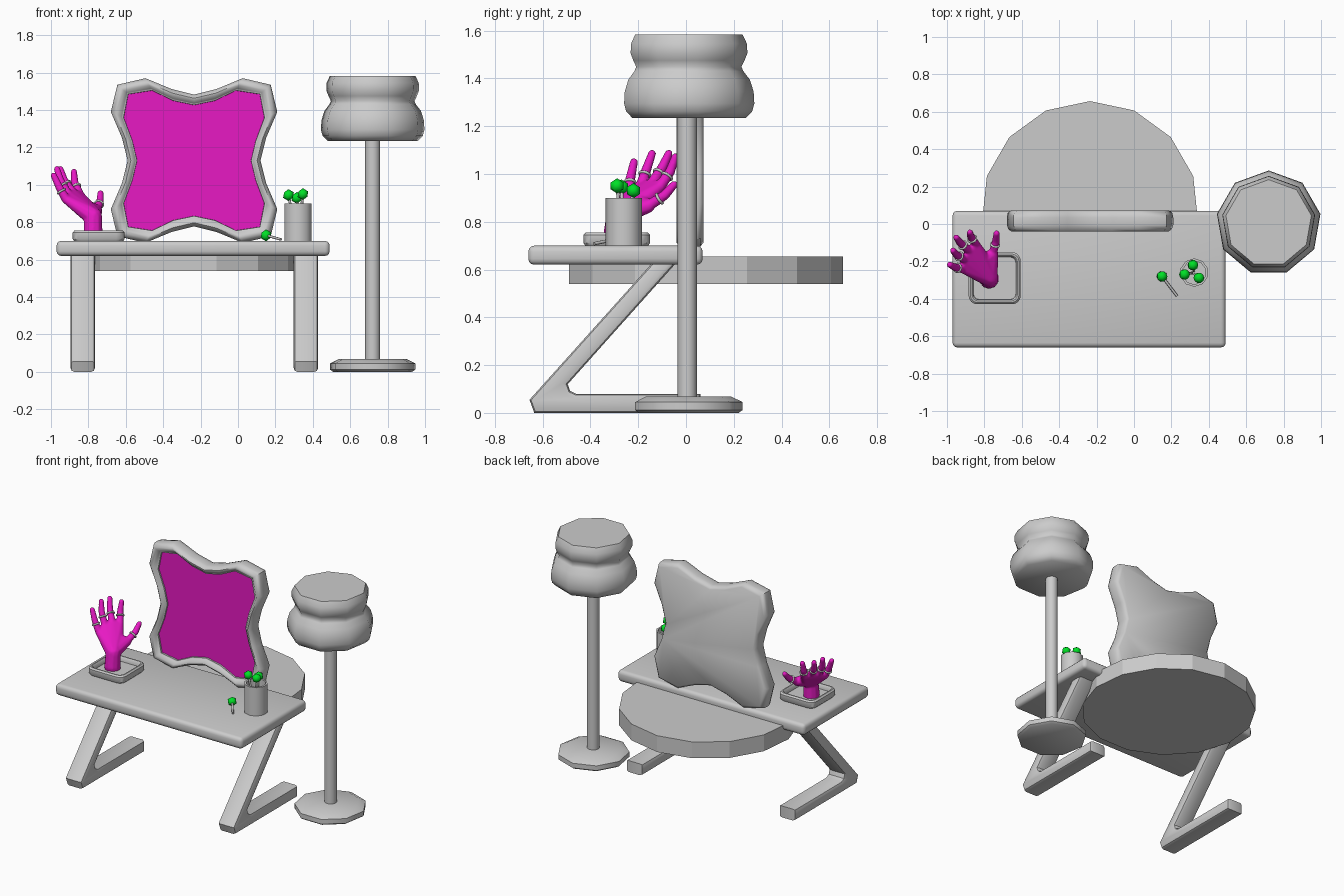
import bpy, bmesh
from math import sin, cos, pi, radians
from mathutils import Vector, Matrix

if "Cube" in bpy.data.objects:
    bpy.data.objects.remove(bpy.data.objects["Cube"])


def colour(name, rgb):
    m = bpy.data.materials.new(name)
    m.diffuse_color = (*rgb, 1)
    m.use_nodes = True
    m.node_tree.nodes["Principled BSDF"].inputs["Base Color"].default_value = m.diffuse_color
    return m


MAGENTA = colour("magenta", (0.8, 0.01, 0.55))
GREEN = colour("green", (0.0, 0.75, 0.02))


def finish(name, bm, mat=None, smooth=40):
    bmesh.ops.recalc_face_normals(bm, faces=bm.faces[:])
    me = bpy.data.meshes.new(name)
    bm.to_mesh(me)
    bm.free()
    ob = bpy.data.objects.new(name, me)
    bpy.context.collection.objects.link(ob)
    if mat:
        me.materials.append(mat)
    if smooth:
        bpy.ops.object.select_all(action='DESELECT')
        ob.select_set(True)
        bpy.context.view_layer.objects.active = ob
        bpy.ops.object.shade_smooth_by_angle(angle=radians(smooth))
    return ob


def loft(name, rings, caps=(True, True), **kw):
    """Skin a list of equal-length closed rings of points."""
    bm = bmesh.new()
    vs = [[bm.verts.new(p) for p in r] for r in rings]
    n = len(vs[0])
    for a, b in zip(vs, vs[1:]):
        for i in range(n):
            j = (i + 1) % n
            bm.faces.new((a[i], a[j], b[j], b[i]))
    if caps[0]:
        bm.faces.new(vs[0])
    if caps[1]:
        bm.faces.new(vs[-1])
    return finish(name, bm, **kw)


def lathe(name, profile, n, x, y, **kw):
    """Turn (radius, z) points around a vertical axis."""
    ang = [pi / 2 + 2 * pi * k / n for k in range(n)]
    return loft(name, [[(x + r * cos(a), y + r * sin(a), z) for a in ang] for r, z in profile], **kw)


def rod(name, p, q, r, n=8):
    p, q = Vector(p), Vector(q)
    m = (q - p).to_track_quat('Z', 'Y').to_matrix()
    ring = [m @ Vector((r * cos(2 * pi * k / n), r * sin(2 * pi * k / n), 0)) for k in range(n)]
    return loft(name, [[p + v for v in ring], [q + v for v in ring]], smooth=50)


# Desk top
bm = bmesh.new()
bmesh.ops.create_cube(bm, size=1, matrix=Matrix.Translation((-0.24, -0.295, 0.66)) @ Matrix.Diagonal((1.46, 0.73, 0.08, 1)))
bmesh.ops.bevel(bm, geom=bm.edges[:], offset=0.025, segments=3, profile=0.5, affect='EDGES')
finish("desk_top", bm)

# Z-shaped legs
LEG = [(-0.635, 0), (0.06, 0), (0.06, 0.08), (-0.46, 0.08), (-0.485, 0.092), (-0.495, 0.12),
       (-0.03, 0.64), (-0.13, 0.64), (-0.655, 0.055)]
for side, x0 in (("left", -0.895), ("right", 0.298)):
    bm = bmesh.new()
    a = [bm.verts.new((x0, y, z)) for y, z in LEG]
    b = [bm.verts.new((x0 + 0.13, y, z)) for y, z in LEG]
    rims = [bm.faces.new(a), bm.faces.new(b)]
    for i in range(len(LEG)):
        j = (i + 1) % len(LEG)
        bm.faces.new((a[i], a[j], b[j], b[i]))
    edges = list({e for f in rims for e in f.edges})
    bmesh.ops.recalc_face_normals(bm, faces=bm.faces[:])
    bmesh.ops.bevel(bm, geom=edges, offset=0.02, segments=2, profile=0.5, affect='EDGES')
    finish("leg_" + side, bm)

# Round shelf under the desk
lathe("round_shelf", [(0.58, 0.54), (0.58, 0.655)], 15, -0.235, 0.077, smooth=0)

# Mirror: wavy outline given for one quadrant and reflected
OUTER = [(0, .352), (.12, .382), (.26, .44), (.41, .405), (.445, .26), (.385, .12), (.355, 0)]
INNER = [(0, .297), (.11, .32), (.225, .375), (.352, .355), (.377, .23), (.33, .105), (.305, 0)]


def outline(t, y, scale=1.0):
    q = [Vector(o).lerp(Vector(i), t) * scale for o, i in zip(OUTER, INNER)]
    half = q + [Vector((p.x, -p.y)) for p in q[-2::-1]]
    full = half + [Vector((-p.x, p.y)) for p in half[-2:0:-1]]
    return [(-0.235 + p.x, y, 1.13 + p.y) for p in full]


loft("mirror_frame", [outline(*s) for s in (
    (0.35, .073), (0.08, .06), (0, .035), (0, -.005), (0.12, -.028), (0.35, -.04),
    (0.6, -.038), (0.85, -.022), (0.92, -.018), (1.0, -.018), (1.02, -.005))], caps=(True, False), smooth=50)
loft("mirror_glass", [outline(1.02, 0.0), outline(1.02, -0.008)], mat=MAGENTA)

# Floor lamp
LX, LY = 0.72, 0.005
lathe("lamp_base", [(.215, 0), (.232, .012), (.232, .045), (.185, .068)], 9, LX, LY, smooth=50)
lathe("lamp_pole", [(.04, .06), (.04, 1.25)], 16, LX, LY)
lathe("lamp_shade", [(.245, 1.235), (.272, 1.262), (.281, 1.295), (.278, 1.345), (.262, 1.395), (.235, 1.43),
                     (.227, 1.448), (.24, 1.475), (.252, 1.505), (.25, 1.545), (.232, 1.583)], 9, LX, LY, smooth=50)

# Cup with flowers, one lying on the desk
lathe("cup", [(.076, .70), (.076, .90), (.063, .90), (.063, .72)], 10, 0.322, -0.26)
FLOWERS = [((.31, -.262, .74), (.27, -.27, .945)), ((.32, -.25, .74), (.315, -.22, .93)),
           ((.325, -.27, .74), (.347, -.288, .95)), ((.23, -.385, .708), (.15, -.28, .73))]
for i, (foot, head) in enumerate(FLOWERS):
    rod(f"flower_stem_{i}", foot, head, 0.007)
    bm = bmesh.new()
    bmesh.ops.create_icosphere(bm, subdivisions=1, radius=0.032, matrix=Matrix.Translation(head))
    finish(f"flower_head_{i}", bm, GREEN, 50)

# Square tray with rounded corners


def rounded_square(h, z, r):
    pts = []
    for c in range(4):
        sx, sy = ((1, 1), (-1, 1), (-1, -1), (1, -1))[c]
        for k in range(5):
            a = (c + k / 4) * pi / 2
            pts.append((-0.745 + sx * (h - r) + r * cos(a), -0.29 + sy * (h - r) + r * sin(a), z))
    return pts


loft("tray", [rounded_square(*s) for s in (
    (.13, .698, .04), (.139, .71, .045), (.139, .745, .045), (.13, .755, .04),
    (.122, .755, .035), (.115, .747, .03), (.113, .722, .03))])

# Hand-shaped ring holder: hulls of spheres fused by a remesh
bm_hand = bmesh.new()


def blob(balls):
    """Add the convex hull of several (centre, radius) spheres."""
    bm = bmesh.new()
    for p, r in balls:
        bmesh.ops.create_icosphere(bm, subdivisions=2, radius=r, matrix=Matrix.Translation(p))
    res = bmesh.ops.convex_hull(bm, input=bm.verts[:])
    junk = {v for v in res["geom_interior"] + res["geom_unused"] if isinstance(v, bmesh.types.BMVert)}
    bmesh.ops.delete(bm, geom=list(junk), context='VERTS')
    bmesh.ops.recalc_face_normals(bm, faces=bm.faces[:])
    me = bpy.data.meshes.new("part")
    bm.to_mesh(me)
    bm.free()
    bm_hand.from_mesh(me)
    bpy.data.meshes.remove(me)


FINGERS = {
    "little": [(-.918, -.24, .92), (-.955, -.232, .985), (-.985, -.218, 1.05)],
    "ring": [(-.905, -.19, .945), (-.948, -.165, 1.02), (-.968, -.142, 1.085)],
    "middle": [(-.88, -.145, .955), (-.93, -.10, 1.025), (-.95, -.072, 1.085)],
    "index": [(-.845, -.11, .945), (-.873, -.066, 1.01), (-.877, -.045, 1.07)],
    "thumb": [(-.755, -.16, .865), (-.738, -.09, .91), (-.735, -.05, .955)],
}
wrist, heel = (-.775, -.295, .74), (-.775, -.285, .83)
blob([((-.775, -.29, .722), .053), (wrist, .052), (heel, .05)])
blob([(heel, .05)] + [(f[0], .023) for k, f in FINGERS.items() if k != "thumb"] + [((-.80, -.19, .88), .035)])
blob([(heel, .048), (FINGERS["thumb"][0], .03), ((-.80, -.19, .88), .035)])
for f in FINGERS.values():
    blob([(f[0], .024), (f[1], .021)])
    blob([(f[1], .021), (f[2], .017)])
hand = finish("hand", bm_hand, MAGENTA, 180)
rm = hand.modifiers.new("fuse", 'REMESH')
rm.mode, rm.voxel_size, rm.use_smooth_shade = 'VOXEL', 0.006, True
sm = hand.modifiers.new("soften", 'SMOOTH')
sm.factor, sm.iterations = 0.5, 4

# Rings on the fingers
for k, f in FINGERS.items():
    a, b = Vector(f[0]), Vector(f[1])
    rot = (b - a).to_track_quat('Z', 'Y').to_matrix().to_euler()
    bpy.ops.mesh.primitive_torus_add(location=a.lerp(b, 0.7), rotation=rot, major_radius=0.022,
                                     minor_radius=0.006, major_segments=20, minor_segments=8)
    bpy.context.object.name = "band_" + k
    bpy.ops.object.shade_smooth()
